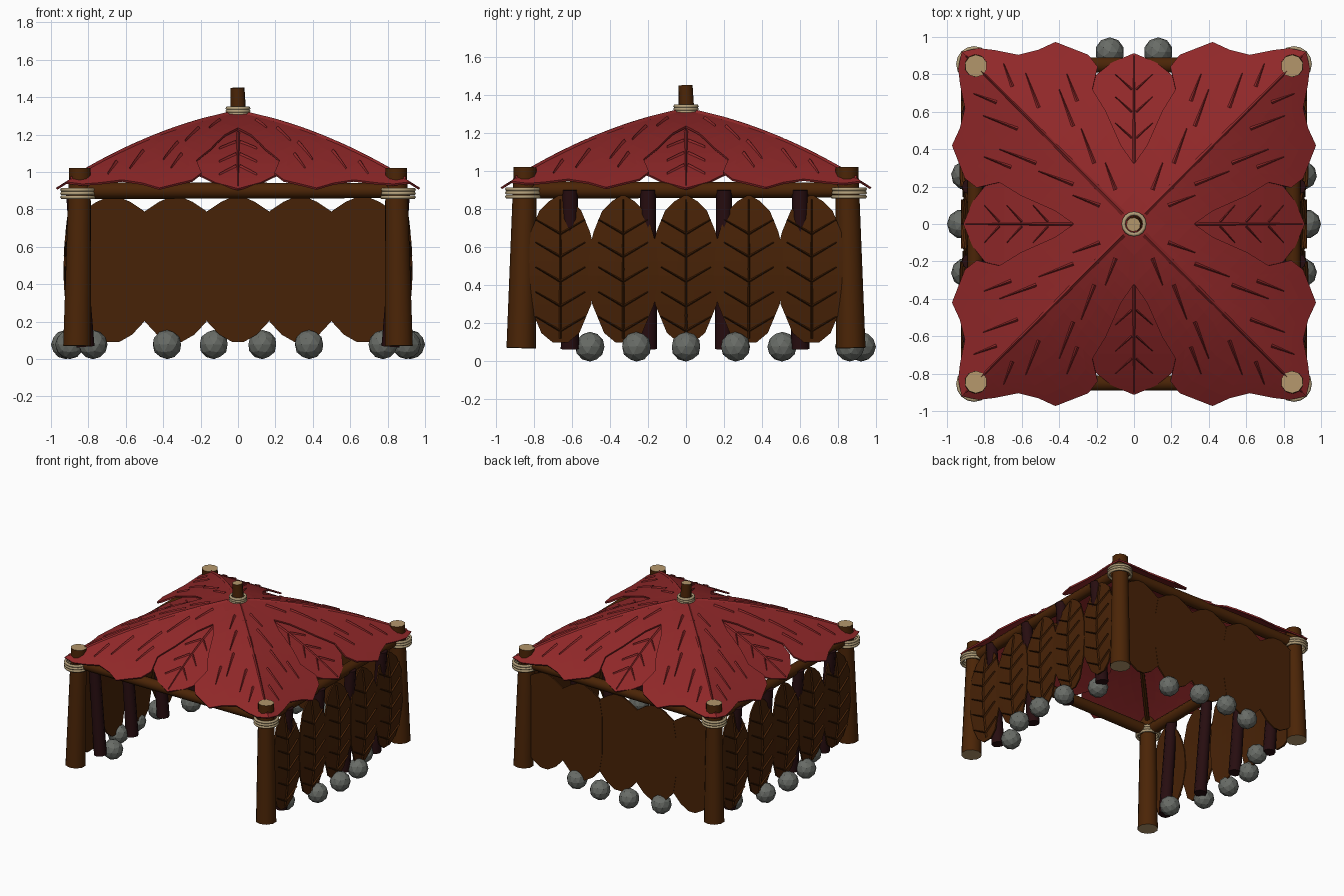
import bpy, bmesh, math
from mathutils import Vector, Matrix

old = bpy.data.objects.get("Cube")
if old:
    bpy.data.objects.remove(old, do_unlink=True)


def material(name, *rgb):
    m = bpy.data.materials.new(name)
    m.use_nodes = True
    m.diffuse_color = (*rgb, 1)
    m.node_tree.nodes["Principled BSDF"].inputs["Base Color"].default_value = (*rgb, 1)
    return m


WOOD = material("brown wood", 0.07, 0.018, 0.002)
CUT = material("cut wood", 0.46, 0.31, 0.15)
ROPE = material("straw rope", 0.44, 0.34, 0.19)
RED = material("red leaf", 0.28, 0.021, 0.022)
BROWN = material("brown leaf", 0.064, 0.016, 0.002)
DARK = material("dark stake", 0.02, 0.004, 0.005)
STONE = material("grey stone", 0.14, 0.15, 0.135)


def finish(name, bm, *mats, smooth=None):
    me = bpy.data.meshes.new(name)
    bm.to_mesh(me)
    bm.free()
    ob = bpy.data.objects.new(name, me)
    bpy.context.collection.objects.link(ob)
    for m in mats:
        me.materials.append(m)
    if smooth:
        bpy.ops.object.select_all(action='DESELECT')
        ob.select_set(True)
        bpy.context.view_layer.objects.active = ob
        bpy.ops.object.shade_smooth_by_angle(angle=math.radians(smooth))
    return ob


def log(name, a, b, ra, rb, *mats, sides=10):
    """Tapered log from a to b; the last material goes on its ends."""
    a, b = Vector(a), Vector(b)
    d = b - a
    bm = bmesh.new()
    turn = d.to_track_quat('Z', 'Y').to_matrix().to_4x4()
    bmesh.ops.create_cone(bm, cap_ends=True, segments=sides, radius1=ra, radius2=rb,
                          depth=d.length, matrix=Matrix.Translation((a + b) / 2) @ turn)
    for f in bm.faces:
        f.material_index = len(mats) - 1 if len(f.verts) > 4 else 0
    finish(name, bm, *mats, smooth=45)


def lashing(name, x, y, heights, radius):
    for z in heights:
        bpy.ops.mesh.primitive_torus_add(location=(x, y, z), major_radius=radius,
                                         minor_radius=0.011, major_segments=16, minor_segments=6)
        ob = bpy.context.object
        ob.name = name
        ob.data.materials.append(ROPE)
        bpy.ops.object.shade_smooth_by_angle(angle=math.radians(70))


def leaf(name, profile, place, mat, columns=8):
    """Blade lofted from (length, half width) pairs, bent by place(s, w, lift)."""
    rows = []
    for (s0, w0), (s1, w1) in zip(profile, profile[1:]):
        rows += [(s0, w0), ((s0 + s1) / 2, (w0 + w1) / 2)]
    rows.append(profile[-1])
    bm = bmesh.new()
    grid = [[bm.verts.new(place(s, w * (2 * c / columns - 1), 0)) for c in range(columns + 1)]
            for s, w in rows]
    for r0, r1 in zip(grid, grid[1:]):
        for c in range(columns):
            bm.faces.new((r0[c], r0[c + 1], r1[c + 1], r1[c]))
    bmesh.ops.remove_doubles(bm, verts=bm.verts, dist=0.0005)
    bmesh.ops.recalc_face_normals(bm, faces=bm.faces)
    ob = finish(name, bm, mat)
    mod = ob.modifiers.new("thickness", 'SOLIDIFY')
    mod.thickness = 0.012
    mod.offset = 0


def ribs(name, lines, place, mat, steps=6):
    """Raised tapered ribs (start, end, start width, end width) standing on a leaf."""
    bm = bmesh.new()
    for a, b, wa, wb in lines:
        a, b = Vector(a), Vector(b)
        side = Vector((a.y - b.y, b.x - a.x)).normalized()
        last = None
        for i in range(steps + 1):
            t = i / steps
            p, h = a.lerp(b, t), side * (wa + (wb - wa) * t) / 2
            row = [bm.verts.new(place(*q, lift))
                   for q, lift in ((p + h, .003), (p, .017), (p - h, .003))]
            if last:
                for j in (0, 1):
                    bm.faces.new((last[j], last[j + 1], row[j + 1], row[j]))
            last = row
    bmesh.ops.recalc_face_normals(bm, faces=bm.faces)
    finish(name, bm, mat)


def roof_height(x, y):
    m = max(abs(x), abs(y))
    return 1.315 - 0.19 * m - 0.235 * m * m


def roof_place(angle, drop):
    ca, sa = math.cos(angle), math.sin(angle)

    def place(s, w, lift):
        x, y = s * ca - w * sa, s * sa + w * ca
        return x, y, roof_height(x, y) - drop * (1 + 1.3 * s * s) + lift
    return place


# Corner posts, lashings and beams
for sx in (-1, 1):
    for sy in (-1, 1):
        log("corner_post", (sx * .86, sy * .865, .07), (sx * .845, sy * .845, 1.02),
            .078, .06, WOOD, CUT)
        lashing("corner_lashing", sx * .855, sy * .855, (.865, .885, .905), .085)
        # Rafter following the ridge
        pts = [(sx * d, sy * d, roof_height(d, d) - .035) for d in (.02, .3, .6, .84)]
        for p, q in zip(pts, pts[1:]):
            log("rafter", p, q, .018, .018, WOOD, sides=6)
for s in (-1, 1):
    log("cross_beam", (-.85, s * .85, .9), (.85, s * .85, .9), .045, .04, WOOD)
    log("side_beam", (s * .85, -.85, .9), (s * .85, .85, .9), .045, .04, WOOD)

# Roof peak
log("peak_post", (.005, .005, 1.22), (-.003, -.003, 1.45), .045, .038, WOOD, CUT)
lashing("peak_lashing", 0, 0, (1.31, 1.325, 1.34), .056)

# Roof leaves: big lobed ones to the corners, smaller ones beneath to the sides
corner_profile = [(.01, .01), (.226, .226), (.346, .247), (.53, .318), (.665, .35),
                  (.73, .455), (.81, .465), (.983, .389), (1.018, .295), (1.075, .2),
                  (1.18, .13), (1.25, .075), (1.3, 0)]
side_profile = [(.2, .1), (.4, .2), (.6, .27), (.78, .22), (.86, .12), (.91, 0)]
corner_lines = [((.08, 0), (1.27, 0), .04, .014)]
side_lines = [((.33, 0), (.9, 0), .024, .008)]
for sg in (-1, 1):
    for s, w, length in ((.2, .06, .14), (.38, .08, .18), (.6, .14, .19),
                         (.68, .25, .14), (.8, .08, .18), (.98, .06, .12)):
        corner_lines.append(((s, sg * w), (s + length, sg * (w + length * .45)), .026, .006))
    for s in (.46, .6, .72):
        side_lines.append(((s, sg * .012), (s + .08, sg * .1), .016, .005))
for k in range(4):
    place = roof_place(math.pi / 4 + k * math.pi / 2, 0)
    leaf("roof_corner_leaf", corner_profile, place, RED, 10)
    ribs("roof_corner_ribs", corner_lines, place, RED)
    place = roof_place(k * math.pi / 2, .02)
    leaf("roof_side_leaf", side_profile, place, RED)
    ribs("roof_side_ribs", side_lines, place, RED)

# Side walls: ribbed hanging leaves with dark stakes leaning out through their tops
wall_profile = [(.1, .04), (.15, .1), (.3, .162), (.45, .185), (.6, .175), (.68, .155),
                (.79, .11), (.84, .06), (.87, .01)]
wall_lines = [((.12, 0), (.85, 0), .018, .01)]
for sg in (-1, 1):
    for z in (.16, .29, .42, .55, .67):
        wall_lines.append(((z, 0), (z + .075, sg * .13), .016, .008))
for sx in (-1, 1):
    for i in range(5):
        def place(z, w, lift, sx=sx, i=i):
            bulge = .035 * math.sin(math.pi * (z - .1) / .77)
            x = .875 + bulge + (i % 2) * .006 - .15 * w * w + lift
            return sx * x, (i - 2) * .33 + w, z
        leaf("side_wall_leaf", wall_profile, place, BROWN)
        ribs("side_wall_ribs", wall_lines, place, BROWN)
    for y in (-.61, -.2, .2, .6):
        log("inner_stake", (sx * .815, y, .065), (sx * .878, y, .9), .048, .042, DARK, sides=8)

# Back wall: broad plain leaves
back_profile = [(.09, .03), (.13, .1), (.2, .165), (.35, .19), (.65, .19),
                (.79, .165), (.84, .09), (.87, .02)]
for i in range(5):
    def place(z, w, lift, i=i):
        return (i - 2) * .333 + w, .868 + (i % 2) * .002 + lift, z
    leaf("back_wall_leaf", back_profile, place, BROWN)

# Stones set in arcs round three sides
spots = [(.13, .92), (.38, .86), (.775, .505), (.9, .26), (.922, 0), (.9, -.26), (.775, -.505)]
for n, (x, y) in enumerate(spots):
    for sx in (-1, 1):
        bm = bmesh.new()
        bmesh.ops.create_icosphere(bm, subdivisions=2, radius=.078,
                                   matrix=Matrix.Translation((sx * x, y, .077))
                                   @ Matrix.Rotation(n * .7, 4, 'Z'))
        finish("stone", bm, STONE)
